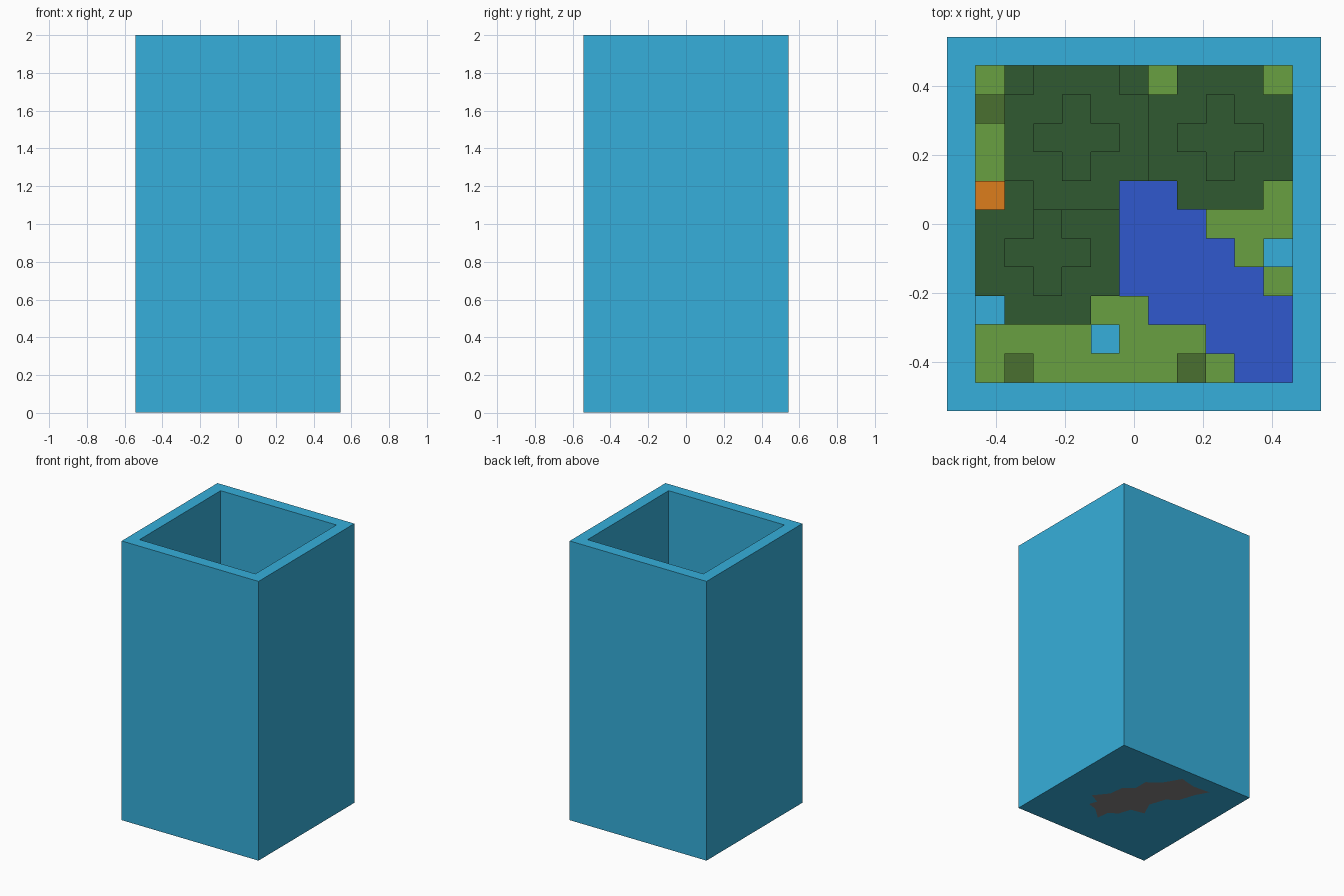
import bpy, bmesh
from mathutils import Vector

U = 1 / 12            # size of one block
N = 11                # blocks across the garden
GROUND = 9            # blocks up to the grass top
FLOOR = 0.002

cube = bpy.data.objects.get("Cube")
if cube:
    bpy.data.objects.remove(cube, do_unlink=True)


def material(name, hex_colour):
    lin = []
    for i in (0, 2, 4):
        c = int(hex_colour[i:i + 2], 16) / 255
        lin.append(c / 12.92 if c <= 0.04045 else ((c + 0.055) / 1.055) ** 2.4)
    m = bpy.data.materials.new(name)
    m.use_nodes = True
    m.diffuse_color = (*lin, 1)
    m.node_tree.nodes["Principled BSDF"].inputs["Base Color"].default_value = (*lin, 1)
    return m


BLUE = material("sky blue", "36afdb")
GRASS = material("grass green", "68a041")
LEAF = material("leaf green", "305a31")
BUSH = material("olive green", "4a7030")
ORANGE = material("orange", "dc7d1c")
WATER = material("water blue", "3059cd")
BARK = material("bark brown", "66502f")
DIRT = material("dirt brown", "7a5a3c")
STONE = material("stone grey", "858383")


def finish(bm, name, mat):
    mesh = bpy.data.meshes.new(name)
    bm.to_mesh(mesh)
    bm.free()
    mesh.materials.append(mat)
    obj = bpy.data.objects.new(name, mesh)
    bpy.context.collection.objects.link(obj)


def box(name, mat, half, z0, z1):
    bm = bmesh.new()
    bmesh.ops.create_cube(bm, size=1)
    for v in bm.verts:
        v.co = Vector((v.co.x * 2 * half, v.co.y * 2 * half, z1 if v.co.z > 0 else z0))
    finish(bm, name, mat)


def blocks(name, mat, cells, drop=0):
    """Joined blocks at (column, row from the back, layer), outer faces only."""
    cells = set(cells)
    bm = bmesh.new()
    for c, r, k in cells:
        centre = Vector((c - N // 2, N // 2 - r, k + 0.5)) * U
        for axis in range(3):
            for sign in (-1, 1):
                n = Vector((0, 0, 0))
                n[axis] = sign
                if (c + int(n.x), r - int(n.y), k + int(n.z)) in cells:
                    continue
                a = Vector((0, 0, 0))
                a[(axis + 1) % 3] = 1
                b = n.cross(a)
                corners = [n + a + b, n - a + b, n - a - b, n + a - b]
                verts = [bm.verts.new(centre + p * U / 2) for p in corners]
                bm.faces.new(verts)
    bmesh.ops.remove_doubles(bm, verts=bm.verts, dist=0.001)
    for v in bm.verts:
        v.co.z -= drop
    finish(bm, name, mat)


# Open-topped tall case
bm = bmesh.new()
bmesh.ops.create_cube(bm, size=1)
for v in bm.verts:
    v.co = Vector((v.co.x * 13 * U, v.co.y * 13 * U, 2 if v.co.z > 0 else FLOOR))
top = [f for f in bm.faces if f.normal.z > 0.9]
bmesh.ops.inset_region(bm, faces=top, thickness=U, use_even_offset=True)
well = bmesh.ops.extrude_face_region(bm, geom=top)
for v in [g for g in well["geom"] if isinstance(g, bmesh.types.BMVert)]:
    v.co.z = U / 2
bmesh.ops.delete(bm, geom=top, context='FACES')
bmesh.ops.recalc_face_normals(bm, faces=bm.faces)
finish(bm, "case", BLUE)

# Ragged stone patch showing on the underside
outline = [(.28, -.1), (.2, -.14), (.22, -.2), (.15, -.22), (.06, -.3), (.05, -.21), (-.01, -.17),
           (-.04, -.08), (-.14, -.06), (-.09, .05), (-.13, .17), (-.2, .22), (-.24, .34),
           (-.29, .43), (-.16, .42), (-.04, .45), (.03, .33), (.12, .26),
           (.12, .16), (.19, .1), (.2, 0)]
bm = bmesh.new()
patch = bm.faces.new([bm.verts.new((x, y, 0)) for x, y in outline])
patch.normal_update()
if patch.normal.z > 0:
    patch.normal_flip()
finish(bm, "underside_patch", STONE)

# Layers below the garden
box("stone_base", STONE, N * U / 2, U / 2, 5 * U)
box("dirt_layer", DIRT, N * U / 2, 5 * U, (GROUND - 2) * U)

# Ground plan, back row first: g grass, w water, b bush, o orange flower, f blue flower
plan = ["ggggggggggg",
        "bgggggggggg",
        "ggggggggggg",
        "ggggggggggg",
        "oggggwwgggg",
        "gggggwwwggg",
        "gggggwwwwgf",
        "gggggwwwwwg",
        "fgggggwwwww",
        "ggggfgggwww",
        "gbgggggbgww"]
spots = {}
for r, row in enumerate(plan):
    for c, key in enumerate(row):
        spots.setdefault(key, []).append((c, r))
land = [p for key, group in spots.items() if key != "w" for p in group]
blocks("grass_ground", GRASS, [(c, r, k) for c, r in land for k in (GROUND - 2, GROUND - 1)])
blocks("pond_water", WATER, [(c, r, k) for c, r in spots["w"]
                             for k in (GROUND - 2, GROUND - 1)], drop=U / 8)
for key, name, mat in (("b", "bushes", BUSH), ("o", "orange_flower", ORANGE),
                       ("f", "blue_flowers", BLUE)):
    blocks(name, mat, [(c, r, GROUND) for c, r in spots[key]])


# Trees: two wide leaf layers with a two-block cross on top; corner leaves only low down
def tree(name, col, row, trunk, corners):
    base = GROUND + trunk
    leaves = {(dx, dy, 0) for dx, dy in corners}
    for dx in range(-2, 3):
        for dy in range(-2, 3):
            if abs(dx * dy) < 4:
                leaves |= {(dx, dy, 0), (dx, dy, 1)}
            if abs(dx) + abs(dy) < 2:
                leaves |= {(dx, dy, 2), (dx, dy, 3)}
    blocks(name + "_leaves", LEAF, [(col + x, row + y, base + k) for x, y, k in leaves
                                    if 0 <= col + x < N and 0 <= row + y < N])
    blocks(name + "_trunk", BARK, [(col, row, GROUND + k) for k in range(trunk)])


tree("back_right_tree", 3, 2, 3, [(-2, -2), (2, -2)])
tree("back_left_tree", 8, 2, 2, [])
tree("front_right_tree", 2, 6, 2, [(2, -2)])
